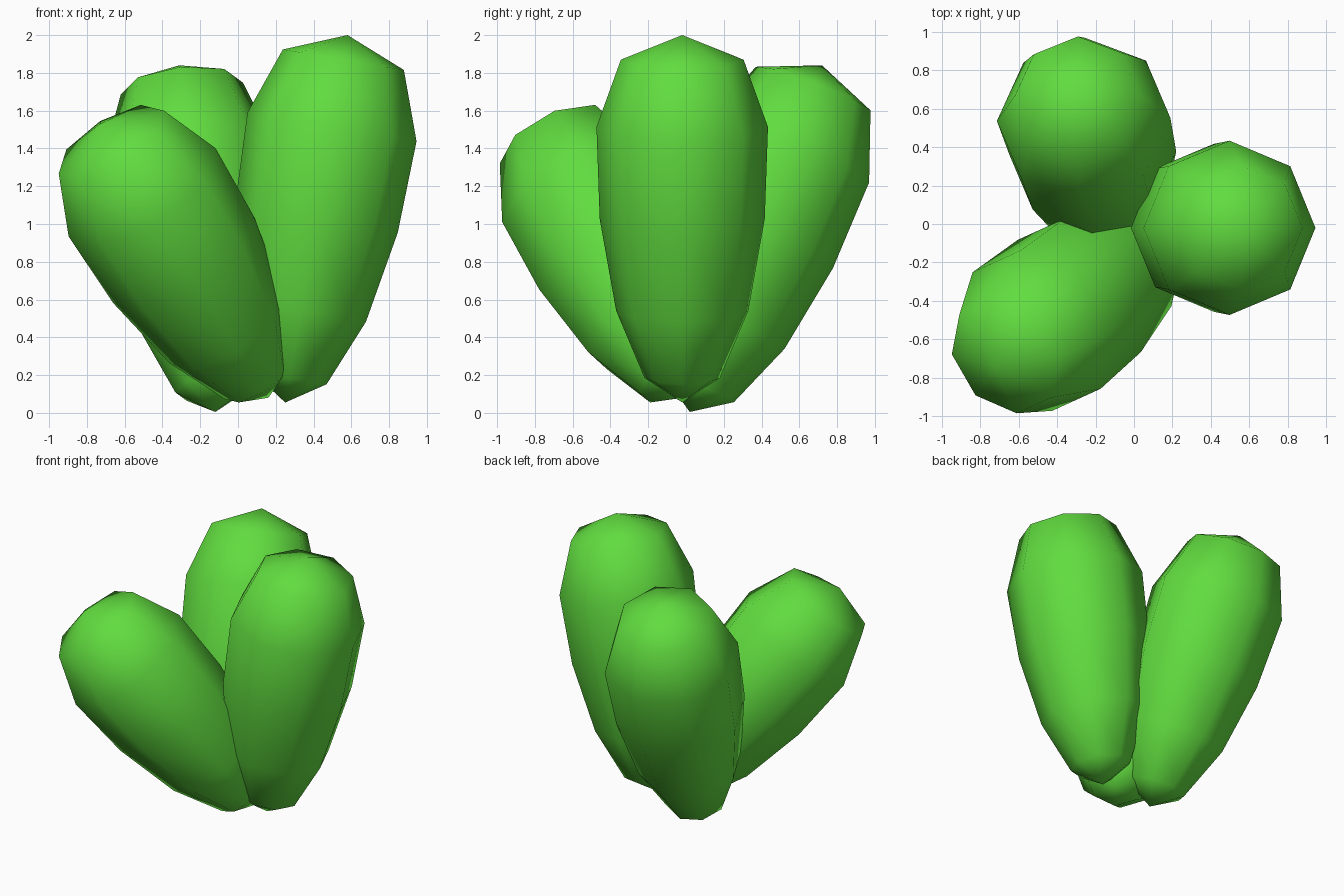
import bpy, bmesh, math
from mathutils import Vector, Quaternion

if "Cube" in bpy.data.objects:
    bpy.data.objects.remove(bpy.data.objects["Cube"])

green = bpy.data.materials.new("plant_green")
green.diffuse_color = (0.12, 0.72, 0.05, 1)
green.use_nodes = True
green.node_tree.nodes["Principled BSDF"].inputs["Base Color"].default_value = green.diffuse_color

# ring radii from the narrow base to the wide top
RADII = [0.20, 0.35, 0.437, 0.454, 0.325]


def lobe(name, base, top, spin=0.0):
    """Tapered eight-sided lobe running from base point to top point."""
    base, top = Vector(base), Vector(top)
    axis = top - base
    half = axis.length / 2
    bm = bmesh.new()
    bmesh.ops.create_uvsphere(bm, u_segments=8, v_segments=6, radius=1)
    for v in bm.verts:
        r = math.hypot(v.co.x, v.co.y)
        if r > 0.01:
            ring = round(math.acos(max(-1, min(1, -v.co.z))) / (math.pi / 6)) - 1
            v.co.x *= RADII[ring] / r
            v.co.y *= RADII[ring] / r
        v.co.z *= half
    for f in bm.faces:
        f.smooth = True
    mesh = bpy.data.meshes.new(name)
    bm.to_mesh(mesh)
    bm.free()
    mesh.materials.append(green)
    ob = bpy.data.objects.new(name, mesh)
    bpy.context.collection.objects.link(ob)
    ob.rotation_mode = 'QUATERNION'
    ob.rotation_quaternion = (Vector((0, 0, 1)).rotation_difference(axis)
                              @ Quaternion((0, 0, 1), math.radians(spin)))
    ob.location = (base + top) / 2


# three leaning lobes meeting at the base
lobe("right_lobe", (0.25, -0.02, 0.055), (0.58, -0.02, 2.0))
lobe("back_lobe", (-0.12, 0.02, 0.005), (-0.31, 0.72, 1.84))
lobe("front_left_lobe", (0.16, -0.015, 0.08), (-0.73, -0.735, 1.53), 5)
